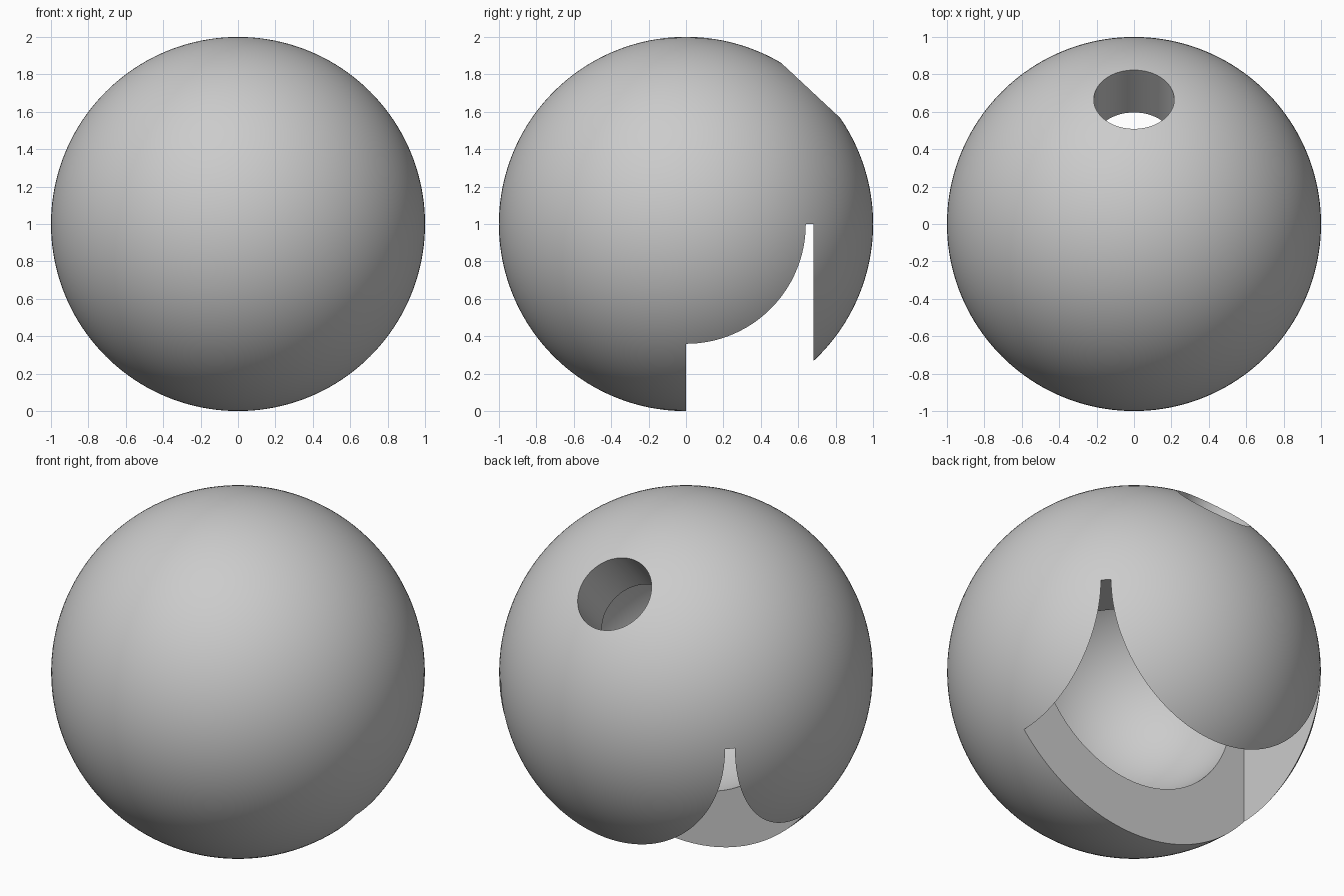
import bpy
import math
from mathutils import Vector

default = bpy.data.objects.get("Cube")
if default:
    bpy.data.objects.remove(default, do_unlink=True)

RADIUS = 1.0
CENTRE = Vector((0, 0, RADIUS))
VOID_RADIUS = 0.679
HOLE_RADIUS = 0.215
HOLE_ANGLE = math.radians(47)
# The box notch: half its width, and its depth towards the back
NOTCH_HALF = 0.768
NOTCH_BACK = 0.681


def add_sphere(name, radius):
    bpy.ops.mesh.primitive_uv_sphere_add(
        segments=160, ring_count=80, radius=radius, location=CENTRE)
    bpy.context.object.name = name
    return bpy.context.object


def cut(target, cutter):
    cutter.hide_render = True
    mod = target.modifiers.new("cut", "BOOLEAN")
    mod.operation = "DIFFERENCE"
    mod.solver = "EXACT"
    mod.object = cutter
    bpy.context.view_layer.objects.active = target
    bpy.ops.object.modifier_apply(modifier=mod.name)
    bpy.data.objects.remove(cutter, do_unlink=True)


# Thick round shell
shell = add_sphere("hollow_ball", RADIUS)
cut(shell, add_sphere("void_cutter", VOID_RADIUS))

# Box notch in the lower back, leaving a cap on each side and a rear flap
bpy.ops.mesh.primitive_cube_add(
    size=1, location=(0, NOTCH_BACK / 2, RADIUS / 2 - 0.1))
notch = bpy.context.object
notch.name = "notch_cutter"
notch.scale = (2 * NOTCH_HALF, NOTCH_BACK, RADIUS + 0.2)
cut(shell, notch)

# Round hole drilled towards the centre from the upper back
axis = Vector((0, math.cos(HOLE_ANGLE), math.sin(HOLE_ANGLE)))
bpy.ops.mesh.primitive_cylinder_add(
    vertices=96, radius=HOLE_RADIUS, depth=1, location=CENTRE + axis * 0.8,
    rotation=axis.to_track_quat("Z", "Y").to_euler())
drill = bpy.context.object
drill.name = "hole_cutter"
cut(shell, drill)

# Single grey finish
grey = bpy.data.materials.new("plain_grey")
grey.use_nodes = True
colour = (0.6, 0.6, 0.6, 1)
grey.diffuse_color = colour
grey.node_tree.nodes["Principled BSDF"].inputs["Base Color"].default_value = colour
shell.data.materials.clear()
shell.data.materials.append(grey)
for face in shell.data.polygons:
    face.material_index = 0

# Smooth curved surfaces with crisp cut edges
bpy.ops.object.select_all(action="DESELECT")
shell.select_set(True)
bpy.context.view_layer.objects.active = shell
bpy.ops.object.shade_smooth_by_angle(angle=math.radians(25))
